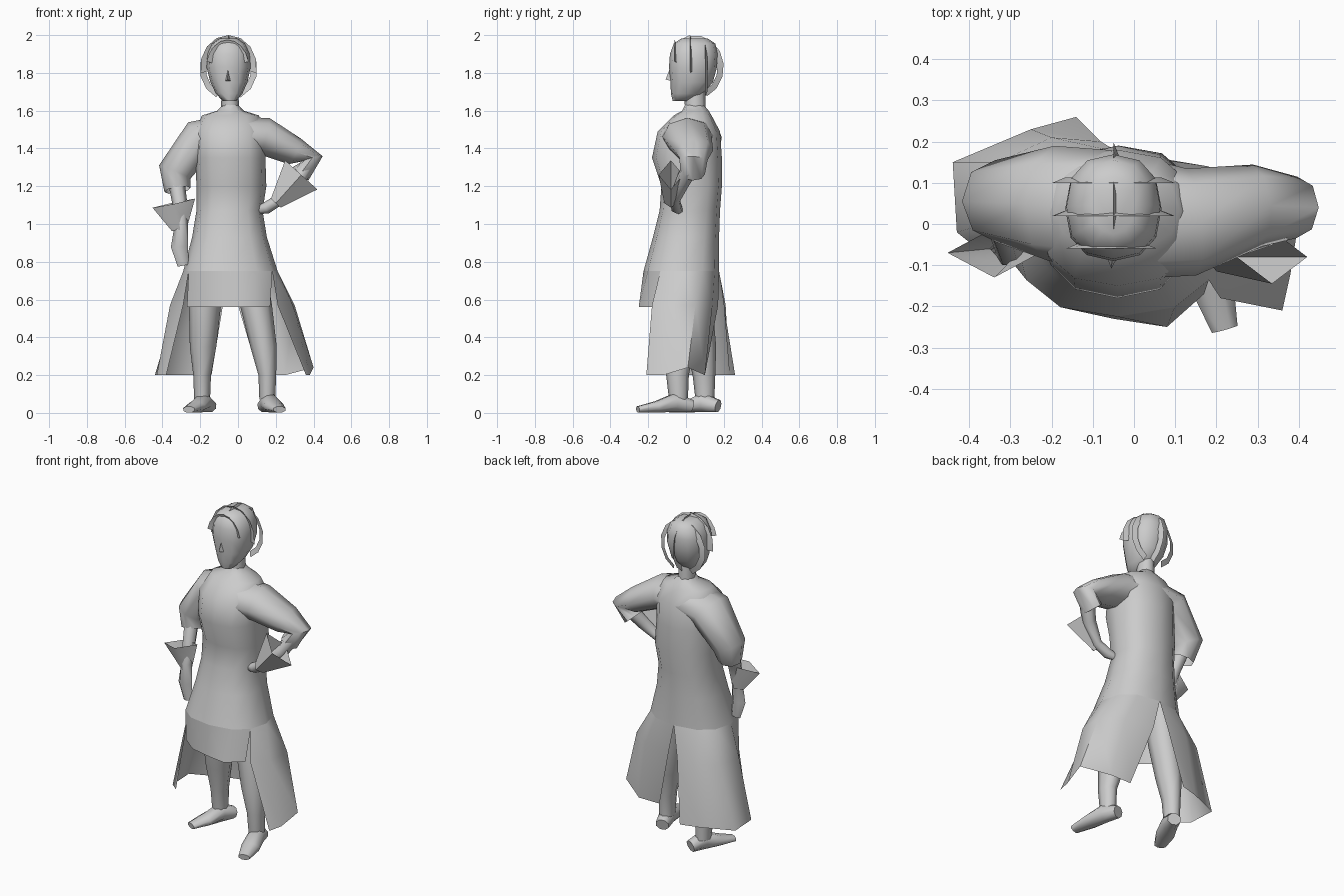
import bpy, math
from mathutils import Vector

cube = bpy.data.objects.get("Cube")
if cube:
    bpy.data.objects.remove(cube, do_unlink=True)

clay = bpy.data.materials.new("plain_grey")
clay.use_nodes = True
GREY = (0.6, 0.6, 0.6, 1)
clay.diffuse_color = GREY
clay.node_tree.nodes["Principled BSDF"].inputs["Base Color"].default_value = GREY


def make(name, verts, faces, angle=65):
    mesh = bpy.data.meshes.new(name)
    mesh.from_pydata(verts, [], faces)
    mesh.materials.append(clay)
    obj = bpy.data.objects.new(name, mesh)
    bpy.context.collection.objects.link(obj)
    bpy.ops.object.select_all(action='DESELECT')
    obj.select_set(True)
    bpy.context.view_layer.objects.active = obj
    bpy.ops.object.mode_set(mode='EDIT')
    bpy.ops.mesh.select_all(action='SELECT')
    bpy.ops.mesh.normals_make_consistent(inside=False)
    bpy.ops.object.mode_set(mode='OBJECT')
    bpy.ops.object.shade_smooth_by_angle(angle=math.radians(angle))


def grid_faces(rows, cols, closed):
    span = cols if closed else cols - 1
    return [(r * cols + c, r * cols + (c + 1) % cols,
             (r + 1) * cols + (c + 1) % cols, (r + 1) * cols + c)
            for r in range(rows - 1) for c in range(span)]


# Unit outline point; a power under one makes it boxier
def oval(angle, power):
    c, s = math.cos(angle), math.sin(angle)
    return math.copysign(abs(c) ** power, c), math.copysign(abs(s) ** power, s)


# Tube through rings (x, y, z, half width, half depth)
def tube(name, rings, sides=8, ref=(0, 1, 0), caps=True, level=False, power=1.0, turn=0.0):
    centres = [Vector(r[:3]) for r in rings]
    verts = []
    for i, (x, y, z, a, b) in enumerate(rings):
        t = centres[min(i + 1, len(rings) - 1)] - centres[max(i - 1, 0)]
        if level:
            t = Vector((0, 0, 1))
        side = t.cross(Vector(ref)).normalized()
        up = side.cross(t).normalized()
        for k in range(sides):
            c, s = oval(2 * math.pi * (k + turn) / sides, power)
            p = centres[i] + side * a * c + up * b * s
            p.z = max(p.z, 0)
            verts.append(p)
    faces = grid_faces(len(rings), sides, True)
    if caps:
        last = (len(rings) - 1) * sides
        faces += [tuple(range(sides)), tuple(range(last, last + sides))]
    make(name, verts, faces)


# Open cloth panel hanging from an arc of the hip ring, then rows of (height, [(x, y), ...])
HIP = (-.04, -.025, .75, .25, .2)
BOXY = .85


def panel(name, start, end, rows, lift=None):
    cols = len(rows[0][1])
    verts = []
    for i in range(cols):
        c, s = oval(math.radians(start + (end - start) * i / (cols - 1)), BOXY)
        verts.append(Vector((HIP[0] + HIP[3] * c, HIP[1] + HIP[4] * s, HIP[2])))
    verts += [Vector((x, y, z)) for z, pts in rows for x, y in pts]
    if lift is not None:
        verts[len(rows) * cols + lift].z += 0.04
    make(name, verts, grid_faces(len(rows) + 1, cols, False))


# Flat band standing on the skull along an arc
def hair_band(name, centre, radii, start, end, along_x, width=0.032, steps=8):
    verts = []
    for i in range(steps + 1):
        ang = math.radians(start + (end - start) * i / steps)
        for trim in (0, width):
            w = (radii[0] - trim) * math.cos(ang)
            h = (radii[1] - trim) * math.sin(ang)
            off = Vector((w, trim * 0.4, h)) if along_x else Vector((trim * 0.4, w, h))
            verts.append(Vector(centre) + off)
    make(name, verts, grid_faces(steps + 1, 2, False))


# Coat body, in one piece down to the hips
tube("coat_body", [
    (-.04, .045, 1.63, .04, .05), (-.04, .05, 1.60, .07, .07),
    (-.04, .035, 1.575, .15, .10), (-.04, .015, 1.49, .19, .165),
    (-.04, .005, 1.35, .185, .185), (-.035, .03, 1.2, .185, .16),
    (-.045, .02, 1.07, .175, .16), (-.045, 0, .93, .198, .175), HIP],
    sides=12, level=True, caps=False, power=BOXY)

# Short front panel and two long tails below the slits
panel("coat_front_panel", 210, 330, [
    (.56, [(-.27, -.12), (-.17, -.2), (-.05, -.23), (.08, -.25), (.17, -.17)])])
panel("coat_left_tail", -30, 90, [
    (.57, [(.21, -.18), (.29, -.1), (.3, .05), (.18, .14), (.0, .17)]),
    (.20, [(.36, -.21), (.38, -.12), (.4, .01), (.25, .1), (.11, .1)])], lift=2)
panel("coat_right_tail", 90, 210, [
    (.57, [(-.08, .2), (-.2, .21), (-.33, .15), (-.36, 0), (-.29, -.1)]),
    (.20, [(-.14, .26), (-.25, .23), (-.44, .15), (-.43, -.02), (-.38, -.06)])])

# Legs
tube("left_leg", [(.03, .02, 1, .08, .1), (.095, -.01, .57, .085, .09),
                  (.135, -.035, .35, .07, .08), (.155, -.045, .2, .047, .06),
                  (.155, -.04, .07, .042, .05)], level=True)
tube("right_leg", [(-.12, .03, 1, .08, .1), (-.175, .05, .57, .085, .09),
                   (-.185, .08, .35, .07, .08), (-.19, .095, .2, .047, .06),
                   (-.19, .1, .07, .042, .05)], level=True)

# Shoes share one shape, placed by heel and toe
for name, heel, toe in (("left_shoe", (.14, .03), (.22, -.255)),
                        ("right_shoe", (-.15, .17), (-.26, -.085))):
    rings = []
    for f, wide, tall in ((0, .04, .035), (.3, .048, .055), (.65, .055, .032), (1, .035, .018)):
        rings.append((heel[0] + (toe[0] - heel[0]) * f, heel[1] + (toe[1] - heel[1]) * f,
                      tall, wide, tall))
    tube(name, rings, ref=(0, 0, 1), turn=.5)

# Left arm, hand on hip
tube("left_sleeve", [(0, .015, 1.465, .1, .15), (.14, .005, 1.465, .1, .13),
                     (.3, .045, 1.385, .075, .1), (.395, .04, 1.345, .055, .075),
                     (.33, .035, 1.265, .055, .065)], caps=False)
tube("left_forearm", [(.38, .04, 1.33, .04, .05), (.31, -.02, 1.22, .04, .04),
                      (.22, -.06, 1.13, .03, .03), (.15, -.05, 1.085, .032, .03),
                      (.08, -.03, 1.065, .015, .02)], sides=6)
tube("left_cuff", [(.2, -.08, 1.11, .035, .035), (.335, -.08, 1.26, .115, .065)],
     sides=4, caps=False)

# Right arm, hanging
tube("right_sleeve", [(-.07, .035, 1.48, .095, .145), (-.2, .05, 1.455, .105, .14),
                      (-.335, .055, 1.275, .09, .1), (-.32, .03, 1.18, .07, .07)], caps=False)
tube("right_forearm", [(-.33, .03, 1.25, .045, .045), (-.31, -.03, 1.12, .04, .04),
                       (-.3, -.07, 1, .035, .035), (-.31, -.07, .88, .045, .025),
                       (-.29, -.07, .78, .03, .015)], sides=6)
tube("right_cuff", [(-.31, -.06, .97, .04, .04), (-.34, -.07, 1.11, .115, .06)],
     sides=4, caps=False)

# Head, neck and nose
tube("neck", [(-.04, .05, 1.58, .05, .055), (-.045, .045, 1.74, .042, .055)], level=True)
tube("head", [(-.045, -.025, 1.65, .035, .045), (-.047, .005, 1.69, .07, .085),
              (-.048, .03, 1.75, .098, .112), (-.05, .037, 1.83, .117, .127),
              (-.05, .042, 1.9, .114, .127), (-.05, .045, 1.955, .09, .11),
              (-.05, .045, 1.982, .05, .07)], sides=12, level=True, power=BOXY)
make("nose", [(-.052, -.075, 1.85), (-.07, -.07, 1.755), (-.034, -.07, 1.755),
              (-.055, -.108, 1.765)], [(0, 1, 3), (0, 3, 2), (1, 2, 3), (0, 2, 1)], 20)

# Hair bands over the skull
hair_band("hair_fringe", (-.055, -.06, 1.82), (.115, .155), 15, 165, True)
hair_band("hair_middle_band", (-.05, .02, 1.83), (.15, .17), -10, 190, True)
hair_band("hair_rear_band", (-.05, .1, 1.82), (.152, .165), -65, 245, True, steps=12)
hair_band("hair_centre_band", (-.05, .045, 1.83), (.155, .17), -65, 125, False)
